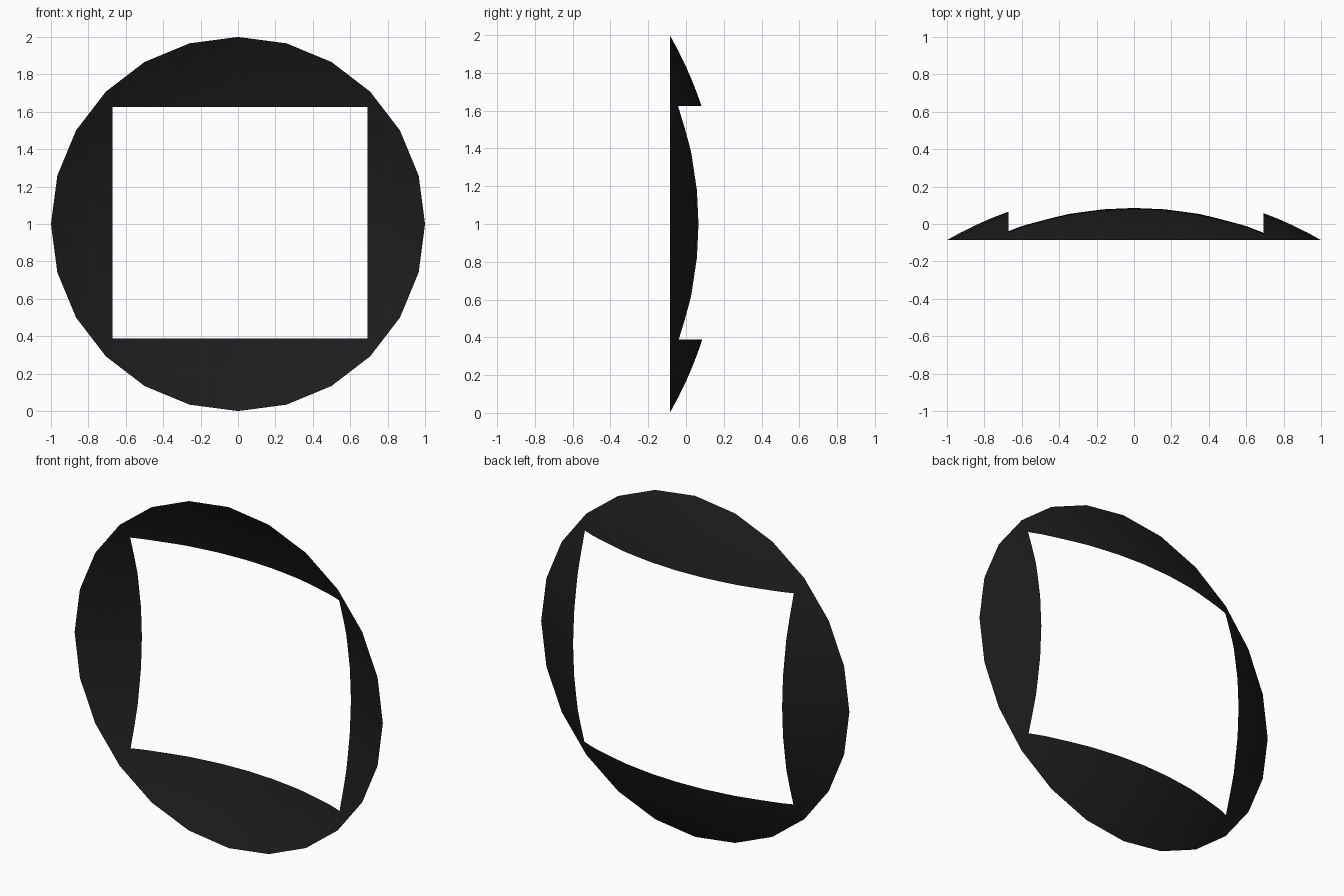
import bpy, bmesh
from math import sin, cos, sqrt, radians, pi
from mathutils import Vector

if "Cube" in bpy.data.objects:
    bpy.data.objects.remove(bpy.data.objects["Cube"])

SEGMENTS, RADIUS, RINGS = 24, 2.0, 6
X_MIN, X_MAX, Z_MIN, Z_MAX = -0.67, 0.692, 0.388, 1.625
RIM_Y = -0.086

bm = bmesh.new()

# Shallow spherical dish, open sheet bulging to the back
rings = []
for k in range(RINGS + 1):
    t = radians(15 + 15 * k / RINGS)
    r = RADIUS * sin(t)
    y = RADIUS * cos(t) - sqrt(RADIUS ** 2 - 1) + RIM_Y
    rings.append([bm.verts.new((r * sin(2 * pi * i / SEGMENTS), y,
                                1 + r * cos(2 * pi * i / SEGMENTS)))
                  for i in range(SEGMENTS)])
for a, b in zip(rings, rings[1:]):
    for i in range(SEGMENTS):
        j = (i + 1) % SEGMENTS
        bm.faces.new((a[i], a[j], b[j], b[i]))

# Rectangular window: slice along its four sides, then remove the inside
for co, no in (((X_MIN, 0, 0), (1, 0, 0)), ((X_MAX, 0, 0), (1, 0, 0)),
               ((0, 0, Z_MIN), (0, 0, 1)), ((0, 0, Z_MAX), (0, 0, 1))):
    bmesh.ops.bisect_plane(bm, geom=bm.verts[:] + bm.edges[:] + bm.faces[:],
                           plane_co=Vector(co), plane_no=Vector(no), dist=1e-5)
inside = []
for f in bm.faces:
    c = f.calc_center_median()
    if X_MIN < c.x < X_MAX and Z_MIN < c.z < Z_MAX:
        inside.append(f)
bmesh.ops.delete(bm, geom=inside, context='FACES')

# Normals towards the convex back
bm.normal_update()
for f in bm.faces:
    if f.normal.y < 0:
        f.normal_flip()
    f.smooth = True

mesh = bpy.data.meshes.new("curved_frame")
bm.to_mesh(mesh)
bm.free()
frame = bpy.data.objects.new("curved_frame", mesh)
bpy.context.collection.objects.link(frame)

mat = bpy.data.materials.new("black")
mat.diffuse_color = (0.012, 0.012, 0.012, 1)
mat.use_nodes = True
mat.node_tree.nodes["Principled BSDF"].inputs["Base Color"].default_value = mat.diffuse_color
mesh.materials.append(mat)
